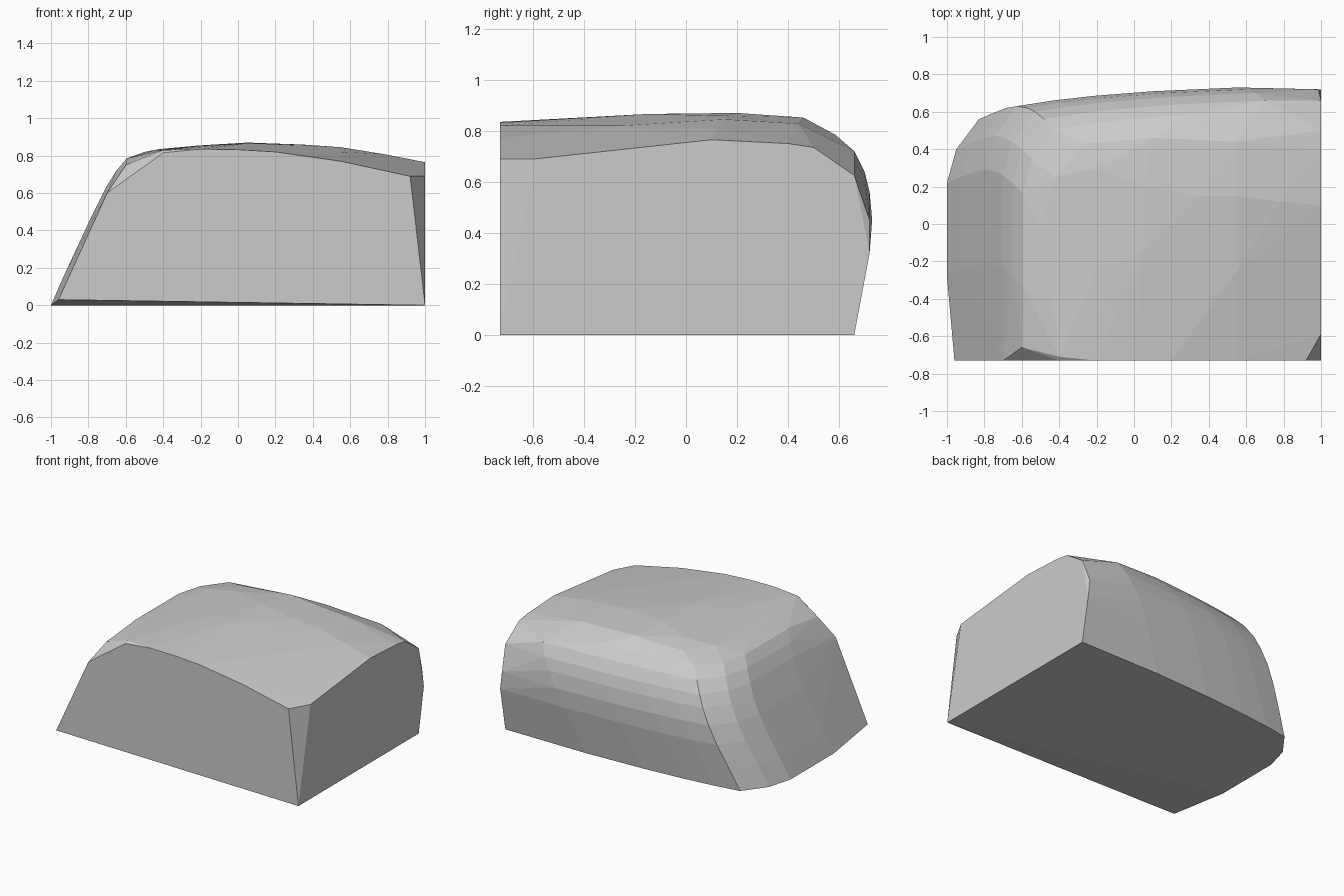
import bpy, bmesh

# Horizontal contours of the rounded back-left side: height, left x, back y, right limit
levels = [
    (0.00, -1.00, 0.66, 1.0),
    (0.16, -0.93, 0.69, 1.0),
    (0.32, -0.855, 0.72, 1.0),
    (0.45, -0.795, 0.73, 0.99),
    (0.56, -0.74, 0.72, 0.99),
    (0.64, -0.70, 0.70, 0.95),
    (0.72, -0.65, 0.66, 0.75),
    (0.785, -0.595, 0.605, 0.55),
    (0.83, -0.44, 0.53, 0.40),
]
# Rounded corner, as offsets from (left x, back y)
corner = [(0, -0.94), (0, -0.44), (0.05, -0.26), (0.17, -0.10), (0.36, -0.07),
          (0.58, -0.045), (0.90, -0.02), (1.35, 0.0), (1.78, -0.01)]

points = []
for z, left, back, limit in levels:
    for dx, dy in corner:
        if left + dx <= limit:
            points.append((left + dx, back + dy, z))

# Flat right end: (y, z)
points += [(1, y, z) for y, z in [
    (-0.73, 0), (-0.59, 0.69), (0.10, 0.765), (0.40, 0.75), (0.50, 0.735),
    (0.66, 0.625), (0.72, 0.32), (0.66, 0)]]

# Flat front cut: (x, z)
points += [(x, -0.73, z) for x, z in [
    (-0.96, 0.03), (-0.70, 0.60), (-0.40, 0.815), (-0.20, 0.835), (0.0, 0.832),
    (0.20, 0.82), (0.55, 0.77), (0.92, 0.69)]]
points += [(-0.60, -0.66, 0.75), (-0.40, -0.71, 0.83)]

# Gently domed crown
points += [(-0.50, 0.0, 0.82), (-0.42, 0.25, 0.835), (-0.20, -0.25, 0.853),
           (-0.20, 0.30, 0.855), (0.05, -0.15, 0.866), (0.05, 0.20, 0.87),
           (0.10, 0.46, 0.852), (0.35, 0.15, 0.859), (0.55, 0.15, 0.845),
           (0.55, 0.44, 0.828), (0.55, -0.25, 0.82), (0.78, 0.12, 0.808)]

# Wrap the contours in one faceted skin
bm = bmesh.new()
for p in points:
    bm.verts.new(p)
bmesh.ops.remove_doubles(bm, verts=bm.verts[:], dist=0.004)
hull = bmesh.ops.convex_hull(bm, input=bm.verts[:])
unused = {g for g in hull["geom_interior"] + hull["geom_unused"]
          if isinstance(g, bmesh.types.BMVert)}
bmesh.ops.delete(bm, geom=list(unused), context='VERTS')
bmesh.ops.dissolve_limit(bm, angle_limit=0.01, verts=bm.verts[:], edges=bm.edges[:])
bmesh.ops.recalc_face_normals(bm, faces=bm.faces[:])

mesh = bpy.data.meshes.new("rock_block")
bm.to_mesh(mesh)
bm.free()
rock = bpy.data.objects.new("rock_block", mesh)
bpy.context.collection.objects.link(rock)

# Plain grey stone
grey = bpy.data.materials.new("stone_grey")
grey.diffuse_color = (0.6, 0.6, 0.6, 1)
mesh.materials.append(grey)
